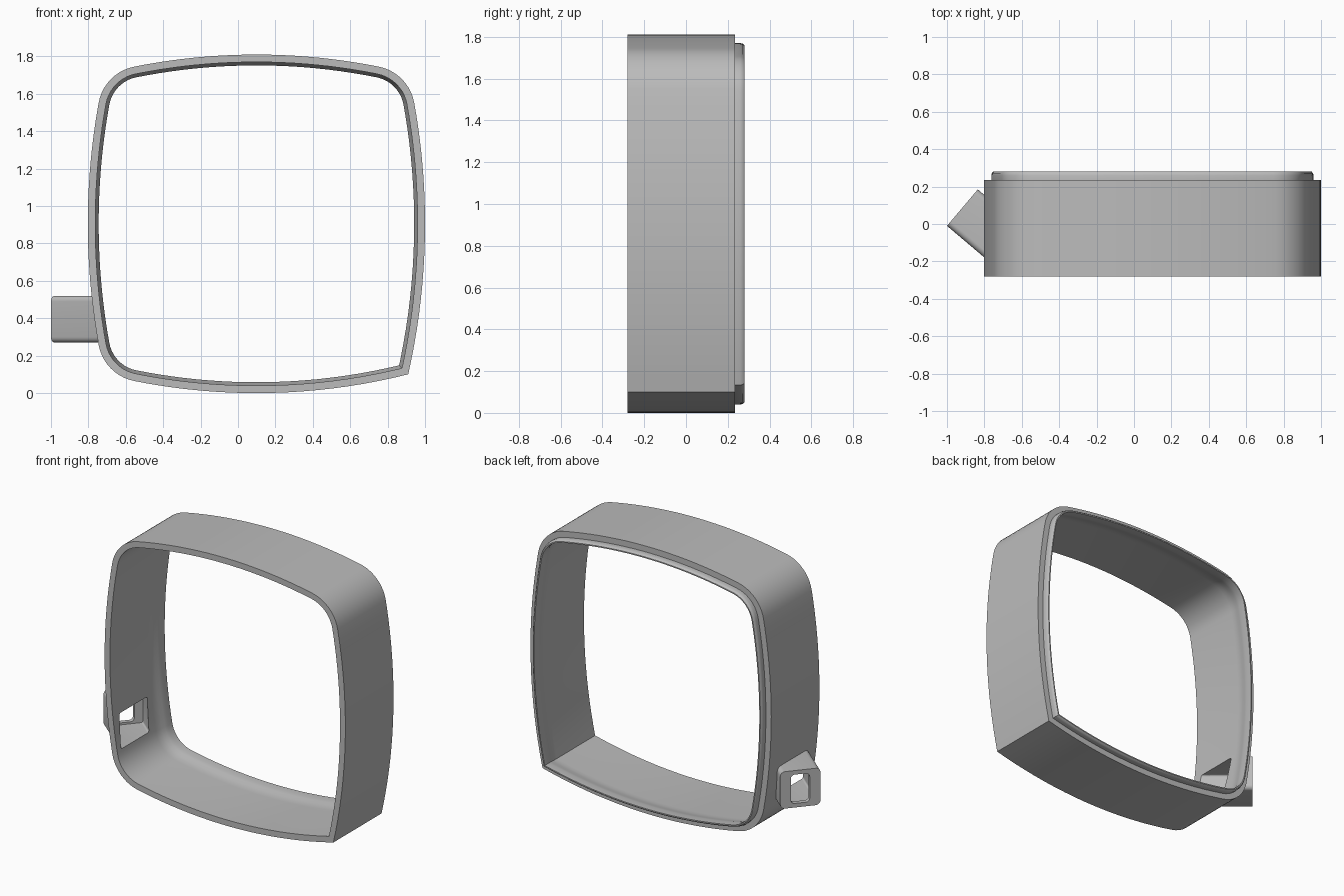
import bpy, bmesh, math
from mathutils import Vector
from mathutils.geometry import intersect_sphere_sphere_2d

if "Cube" in bpy.data.objects:
    bpy.data.objects.remove(bpy.data.objects["Cube"])

grey = bpy.data.materials.new("plain_grey")
grey.use_nodes = True
grey.diffuse_color = (0.5, 0.5, 0.5, 1)
grey.node_tree.nodes["Principled BSDF"].inputs["Base Color"].default_value = (0.5, 0.5, 0.5, 1)

CX, CZ = 0.0985, 0.905           # frame centre
HX, HZ = 0.9015, 0.905           # frame half width and half height
R_SIDE, R_TOP = 3.645, 3.33      # radii of the bowed sides


def finish(name, bm):
    bmesh.ops.recalc_face_normals(bm, faces=bm.faces)
    mesh = bpy.data.meshes.new(name)
    bm.to_mesh(mesh)
    bm.free()
    mesh.materials.append(grey)
    obj = bpy.data.objects.new(name, mesh)
    bpy.context.collection.objects.link(obj)
    return obj


def select(obj):
    bpy.ops.object.select_all(action='DESELECT')
    obj.select_set(True)
    bpy.context.view_layer.objects.active = obj


def cut(obj, cutter):
    select(obj)
    mod = obj.modifiers.new("cut", 'BOOLEAN')
    mod.operation = 'DIFFERENCE'
    mod.solver = 'EXACT'
    mod.object = cutter
    bpy.ops.object.modifier_apply(modifier=mod.name)


def direction(a):
    return Vector((math.cos(a), math.sin(a)))


def arc(centre, radius, a0, a1, n):
    angles = [a0 + (a1 - a0) * i / n for i in range(n + 1)]
    return [(centre + direction(a) * radius, direction(a)) for a in angles]


def quadrant(radius):
    """Quarter outline as (point, normal) pairs, from the side to the top."""
    side, top = Vector((HX - R_SIDE, 0)), Vector((0, HZ - R_TOP))
    hits = intersect_sphere_sphere_2d(side, R_SIDE - radius, top, R_TOP - radius)
    corner = max(hits, key=lambda p: p.x + p.y)
    s, t = corner - side, corner - top
    a1, a2 = math.atan2(s.y, s.x), math.atan2(t.y, t.x)
    if radius:
        middle = arc(corner, radius, a1, a2, 10)
    else:
        n1, n2 = direction(a1), direction(a2)
        middle = [(corner, (n1 + n2) / (1 + n1.dot(n2)))]
    return (arc(side, R_SIDE, 0, a1, 10)[:-1] + middle
            + arc(top, R_TOP, a2, math.pi / 2, 10)[1:])


# Outline: three rounded corners and one sharp one at the lower left
outline = []
for sx, sz, radius in ((1, 1, 0.24), (-1, 1, 0.24), (-1, -1, 0.24), (1, -1, 0)):
    part = [(Vector((p.x * sx, p.y * sz)), Vector((n.x * sx, n.y * sz)))
            for p, n in quadrant(radius)]
    if sx * sz < 0:
        part.reverse()
    outline += part[:-1]

# Wall section as (inset, y), with the raised lip at the back
section = [(0, -0.28), (0, 0.235), (0.04, 0.235), (0.04, 0.26), (0.043, 0.272),
           (0.05, 0.28), (0.058, 0.28), (0.058, 0.235), (0.053, 0.21),
           (0.046, 0.185), (0.041, 0.155), (0.04, 0.13), (0.04, -0.28)]
bm = bmesh.new()
rings = []
for inset, y in section:
    points = [p - n * inset for p, n in outline]
    rings.append([bm.verts.new((p.x + CX, y, p.y + CZ)) for p in points])
for k, ring in enumerate(rings):
    after = rings[(k + 1) % len(rings)]
    for i in range(len(ring)):
        j = (i + 1) % len(ring)
        bm.faces.new((ring[i], ring[j], after[j], after[i]))
frame = finish("frame", bm)

# Slanted square duct on the right side
FACE_MID = Vector((-0.9175, 0.0875, 0.395))
ACROSS = Vector((0.165, 0.195, 0)).normalized()
INWARD = Vector((ACROSS.y, -ACROSS.x, 0))


def slanted_prism(name, width, height, radius, start, end_x, slope):
    """Rounded rectangle swept along the duct until it meets the end plane."""
    bm = bmesh.new()
    near, far = [], []
    for q, (su, sv) in enumerate(((1, 1), (-1, 1), (-1, -1), (1, -1))):
        centre = Vector((su * (width / 2 - radius), sv * (height / 2 - radius)))
        for p, _ in arc(centre, radius, q * math.pi / 2, (q + 1) * math.pi / 2, 6):
            a = FACE_MID + ACROSS * p.x + Vector((0, 0, p.y)) + INWARD * start
            x = end_x - slope * p.y
            near.append(bm.verts.new(a))
            far.append(bm.verts.new(a + INWARD * ((x - a.x) / INWARD.x)))
    bm.faces.new(near)
    bm.faces.new(far)
    for i in range(len(near)):
        j = (i + 1) % len(near)
        bm.faces.new((near[i], near[j], far[j], far[i]))
    return finish(name, bm)


duct = slanted_prism("side_duct", 0.255, 0.25, 0.03, 0, -0.755, 0.16)
cavity = slanted_prism("duct_cavity", 0.228, 0.222, 0.012, 0.03, -0.6, 0)
window = slanted_prism("duct_window", 0.12, 0.195, 0.025, -0.05, -0.6, 0)
cut(frame, cavity)
cut(duct, cavity)
cut(duct, window)
for helper in (cavity, window):
    bpy.data.objects.remove(helper)

for obj in (frame, duct):
    select(obj)
    bpy.ops.object.shade_smooth_by_angle(angle=math.radians(30))
